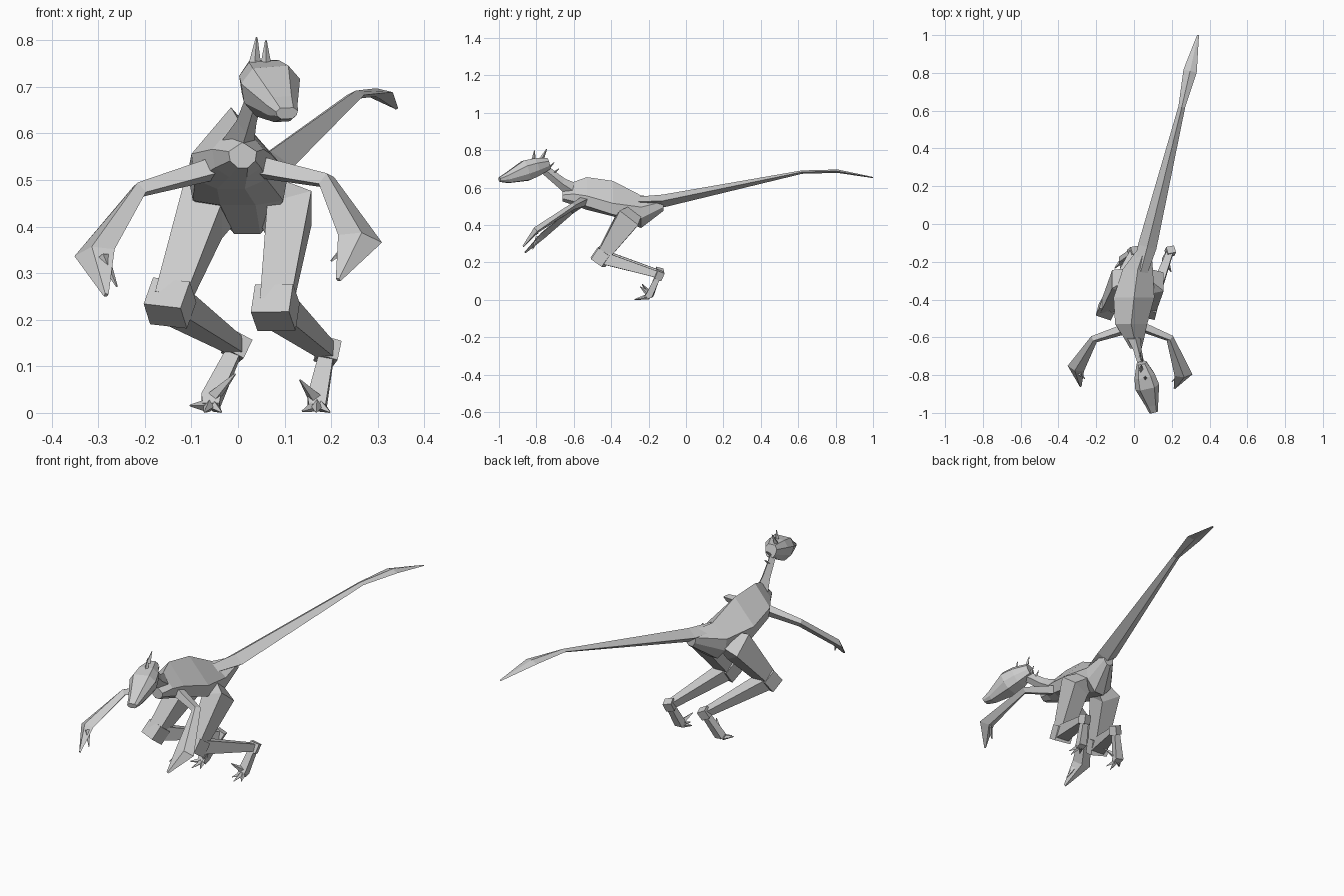
import bpy, bmesh
from mathutils import Vector

if "Cube" in bpy.data.objects:
    bpy.data.objects.remove(bpy.data.objects["Cube"])

BOX = [(1, 1), (-1, 1), (-1, -1), (1, -1)]
DIAMOND = [(1, 0), (0, 1), (-1, 0), (0, -1)]
OCTAGON = [(1, .4), (.6, 1), (-.6, 1), (-1, .4), (-.9, -.4), (-.5, -1), (.5, -1), (.9, -.4)]


def skin(name, rings):
    """Flat-faced closed mesh through matching rings of points."""
    bm = bmesh.new()
    vs = [[bm.verts.new(p) for p in r] for r in rings]
    n = len(vs[0])
    for a, b in zip(vs, vs[1:]):
        for i in range(n):
            j = (i + 1) % n
            bm.faces.new((a[i], a[j], b[j], b[i]))
    bm.faces.new(vs[0])
    bm.faces.new(vs[-1])
    bmesh.ops.recalc_face_normals(bm, faces=bm.faces)
    me = bpy.data.meshes.new(name)
    bm.to_mesh(me)
    bm.free()
    ob = bpy.data.objects.new(name, me)
    bpy.context.collection.objects.link(ob)
    return ob


def limb(name, stations, section=BOX, side=(1, 0, 0)):
    """Sweep a section along stations of (centre, half width, half height)."""
    pts = [Vector(s[0]) for s in stations]
    rings = []
    for i, (c, w, h) in enumerate(stations):
        t = Vector()
        if i:
            t += (pts[i] - pts[i - 1]).normalized()
        if i < len(pts) - 1:
            t += (pts[i + 1] - pts[i]).normalized()
        t.normalize()
        u = Vector(side)
        u = (u - t * u.dot(t)).normalized()
        v = t.cross(u)
        rings.append([pts[i] + u * (a * w) + v * (b * h) for a, b in section])
    return skin(name, rings)


def spike(name, base, tip, r):
    return limb(name, [(base, r, r), (tip, .002, .002)], DIAMOND)


# Torso: y, centre x, half width, heights of top, upper side, lower side, bottom
torso = [(-.66, .01, .03, .585, .565, .545, .53),
         (-.60, .0, .055, .635, .57, .53, .51),
         (-.53, -.015, .085, .66, .56, .505, .485),
         (-.39, .0, .108, .64, .52, .46, .45),
         (-.24, .02, .08, .562, .50, .44, .388),
         (-.12, .06, .03, .55, .53, .50, .48)]
skin("torso", [[(x, y, a), (x + w, y, b), (x + w * .9, y, c), (x + w * .35, y, d),
                (x - w * .35, y, d), (x - w * .9, y, c), (x - w, y, b)]
               for y, x, w, a, b, c, d in torso])

# Tail
limb("tail", [((.015, -.33, .53), .03, .02),
              ((.07, -.12, .533), .05, .034),
              ((.253, .62, .687), .018, .009),
              ((.297, .81, .692), .036, .009),
              ((.339, 1.0, .658), .005, .003)], DIAMOND)

# Neck and head
limb("neck", [((.0, -.60, .585), .035, .045),
              ((.018, -.665, .628), .022, .03),
              ((.042, -.76, .705), .016, .025)], DIAMOND)
limb("head", [((.04, -.735, .732), .028, .03),
              ((.056, -.80, .713), .055, .048),
              ((.07, -.855, .695), .065, .055),
              ((.095, -.955, .656), .034, .028),
              ((.105, -.997, .647), .024, .012)], OCTAGON)

# Crest horns and neck spines
spike("left_horn", (.036, -.775, .75), (.04, -.745, .81), .014)
spike("right_horn", (.06, -.815, .75), (.06, -.81, .803), .012)
spike("neck_spine_upper", (.04, -.735, .71), (.045, -.705, .738), .008)
spike("neck_spine_lower", (.03, -.71, .68), (.035, -.68, .705), .008)

# Arms with broad forearm blades, ending in a hand and thumb claw
limb("right_arm", [((.03, -.54, .535), .03, .028),
                   ((.19, -.605, .503), .022, .018),
                   ((.262, -.80, .378), .048, .018),
                   ((.215, -.87, .29), .006, .005)], DIAMOND, (.8, .55, .3))
spike("right_thumb", (.245, -.80, .37), (.2, -.835, .33), .015)
limb("left_arm", [((-.03, -.55, .535), .03, .028),
                  ((-.212, -.61, .483), .022, .018),
                  ((-.308, -.765, .348), .046, .018),
                  ((-.283, -.86, .257), .006, .005)], DIAMOND, (-.8, .55, .1))
spike("left_thumb", (-.29, -.79, .34), (-.26, -.82, .275), .014)

# Legs: hip, knee, ankle, foot, toe tips, sickle claw tip
legs = {
    "right": [(.11, -.315, .43), (.08, -.45, .23), (.192, -.145, .137), (.17, -.195, .03),
              [(.138, -.245, .008), (.168, -.275, .006), (.197, -.255, .006)],
              (.133, -.245, .075)],
    "left": [(-.075, -.31, .44), (-.146, -.45, .24), (-.003, -.145, .147), (-.058, -.19, .032),
             [(-.103, -.235, .02), (-.072, -.265, .006), (-.036, -.25, .006)],
             (-.006, -.235, .088)]}
for s, (hip, knee, ankle, foot, toes, claw) in legs.items():
    hip, knee, ankle, foot = map(Vector, (hip, knee, ankle, foot))
    inner = Vector((.03, -.26, .49))
    limb(s + "_thigh", [(hip.lerp(inner, .6), .03, .04), (hip, .05, .062),
                        (knee, .033, .032)])
    d = (hip - knee).normalized() * .036
    limb(s + "_knee", [(knee - d, .042, .036), (knee + d, .042, .036)],
         side=(1, -.25, 0))
    limb(s + "_shin", [(knee, .034, .034), (ankle, .017, .017)])
    d = (ankle - foot).normalized() * .023
    limb(s + "_ankle", [(ankle - d, .022, .02), (ankle + d, .022, .02)],
         side=(1, .3, 0))
    limb(s + "_foot", [(ankle, .015, .014), (foot, .021, .018),
                       (foot + Vector((0, -.02, -.015)), .018, .01)])
    for i, tip in enumerate(toes):
        base = foot.lerp(Vector(tip), .2)
        base.z = .02
        spike(f"{s}_toe_{i + 1}", base, tip, .014)
    spike(s + "_sickle_claw", foot.lerp(Vector(claw), .1), claw, .016)

# Rest the lowest point on the ground
obs = list(bpy.context.collection.objects)
low = min(v.co.z for o in obs for v in o.data.vertices)
for o in obs:
    for v in o.data.vertices:
        v.co.z -= low
